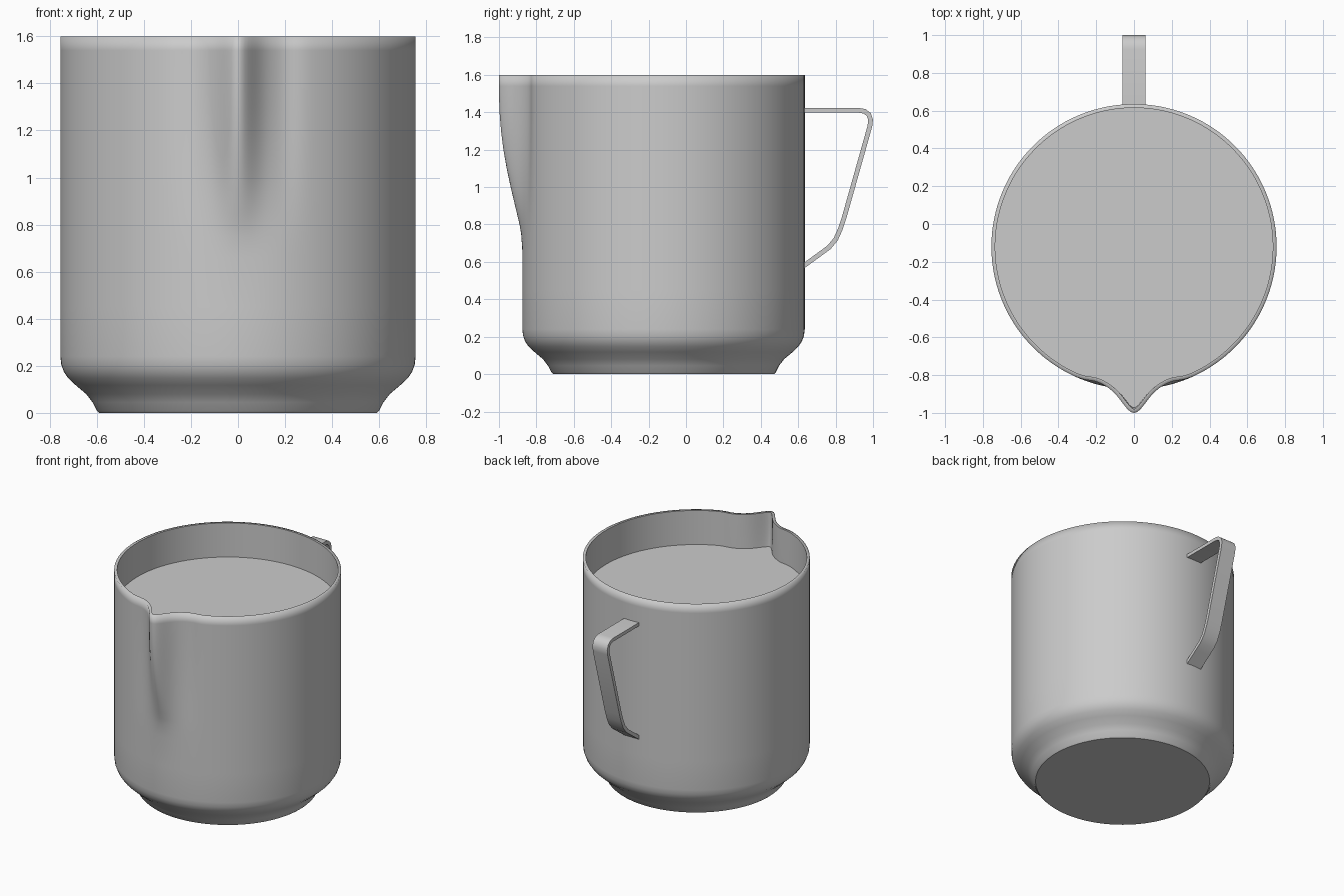
import bpy, bmesh, math
from mathutils import Vector

if "Cube" in bpy.data.objects:
    bpy.data.objects.remove(bpy.data.objects["Cube"])

CY, WALL, N = -0.12, 0.02, 192      # jug axis, wall thickness, sides
LIQUID_Z = 1.35

steel = bpy.data.materials.new("brushed steel grey")
steel.diffuse_color = (0.6, 0.6, 0.6, 1)
steel.use_nodes = True
steel.node_tree.nodes["Principled BSDF"].inputs["Base Color"].default_value = steel.diffuse_color


def finish(bm, name, flat_normals=False):
    bmesh.ops.recalc_face_normals(bm, faces=bm.faces)
    me = bpy.data.meshes.new(name)
    bm.to_mesh(me)
    bm.free()
    me.materials.append(steel)
    ob = bpy.data.objects.new(name, me)
    bpy.context.collection.objects.link(ob)
    return ob


# How far the spout stands out at each height
SPOUT = [(0.66, 0), (0.75, .05), (0.8, .12), (0.9, .31), (1.0, .5), (1.1, .67),
         (1.2, .81), (1.3, .91), (1.4, .975), (1.5, 1), (9, 1)]


def spout_amount(z):
    if z <= SPOUT[0][0]:
        return 0
    for (z0, v0), (z1, v1) in zip(SPOUT, SPOUT[1:]):
        if z <= z1:
            return v0 + (v1 - v0) * (z - z0) / (z1 - z0)


def outline(a, r, z):
    """Point on the outer wall, with a pouring spout pulled out at the front."""
    x, y = r * math.sin(a), -r * math.cos(a)
    if y < 0:
        bump = 0.125 * math.exp(-(x / 0.085) ** 2)
        dip = 0.014 * math.exp(-((abs(x) - 0.2) / 0.06) ** 2)
        y -= (bump - dip) * spout_amount(z)
    return Vector((x, y + CY, z))


def ring(bm, r, z, inset=0.0):
    verts = []
    for i in range(N):
        t = 2 * i / N - 1
        a = math.pi * (0.6 * t + 0.4 * t ** 3)     # more sides near the spout
        p = outline(a, r, z)
        if inset:
            d = (outline(a + .004, r, z) - outline(a - .004, r, z)).normalized()
            p += Vector((-d.y, d.x, 0)) * inset
        verts.append(bm.verts.new(p))
    return verts


def bridge(bm, lo, hi):
    for i in range(N):
        j = (i + 1) % N
        bm.faces.new((lo[i], lo[j], hi[j], hi[i])).smooth = True


# Jug body: foot, shoulder, outer wall, rim, inner wall and floor
bm = bmesh.new()
foot = [(0.59, 0), (0.6, 0.01), (0.618, 0.045), (0.645, 0.08), (0.69, 0.118),
        (0.722, 0.148), (0.74, 0.175), (0.751, 0.205), (0.755, 0.24)]
walls = [0.45, 0.66, 0.7, 0.75, 0.8, 0.85, 0.9, 0.95, 1.0, 1.1, 1.2, 1.3, 1.4, 1.5, 1.54, 1.6]
rings = [ring(bm, r, z) for r, z in foot] + [ring(bm, 0.755, z) for z in walls]
outer_count = len(rings)
rings += [ring(bm, 0.755, z, WALL) for z in reversed(walls)]
rings += [ring(bm, 0.755, 0.24, WALL), ring(bm, 0.69, 0.15, WALL)]
for lo, hi in zip(rings, rings[1:]):
    bridge(bm, lo, hi)
bm.faces.new(rings[0])
bm.faces.new(rings[-1])
for loop in (rings[0], rings[outer_count]):        # crisp foot and inner rim
    for i in range(N):
        e = bm.edges.get((loop[i], loop[(i + 1) % N]))
        e.smooth = False
finish(bm, "jug_body")

# Liquid surface reaching the inner wall
bm = bmesh.new()
edge = ring(bm, 0.755, LIQUID_Z, WALL - 0.002)
middle = bm.verts.new((0, CY, LIQUID_Z))
for i in range(N):
    bm.faces.new((edge[i], edge[(i + 1) % N], middle))
liquid = finish(bm, "liquid_surface")
for f in liquid.data.polygons:
    if f.normal.z < 0:
        f.flip()

# Strap handle: a flat band following a side path
path = [Vector(p) for p in [
    (0.62, 1.41), (0.925, 1.41), (0.955, 1.405), (0.977, 1.388), (0.987, 1.36),
    (0.983, 1.325), (0.845, 0.835), (0.825, 0.775), (0.8, 0.72), (0.765, 0.678),
    (0.72, 0.645), (0.62, 0.572)]]
bm = bmesh.new()
sections = []
for i, p in enumerate(path):
    a = (p - path[i - 1]).normalized() if i else (path[1] - p).normalized()
    b = (path[i + 1] - p).normalized() if i < len(path) - 1 else a
    t = (a + b).normalized()
    n = Vector((-t.y, t.x)) * 0.0125 / max(t.dot(a), 0.5)
    sections.append([bm.verts.new((x, p.x + s * n.x, p.y + s * n.y))
                     for x, s in ((-.06, -1), (.06, -1), (.06, 1), (-.06, 1))])
for s0, s1 in zip(sections, sections[1:]):
    for k in range(4):
        bm.faces.new((s0[k], s0[(k + 1) % 4], s1[(k + 1) % 4], s1[k]))
bm.faces.new(sections[0])
bm.faces.new(sections[-1])
handle = finish(bm, "strap_handle")
bpy.context.view_layer.objects.active = handle
handle.select_set(True)
bpy.ops.object.shade_smooth_by_angle(angle=math.radians(35))
